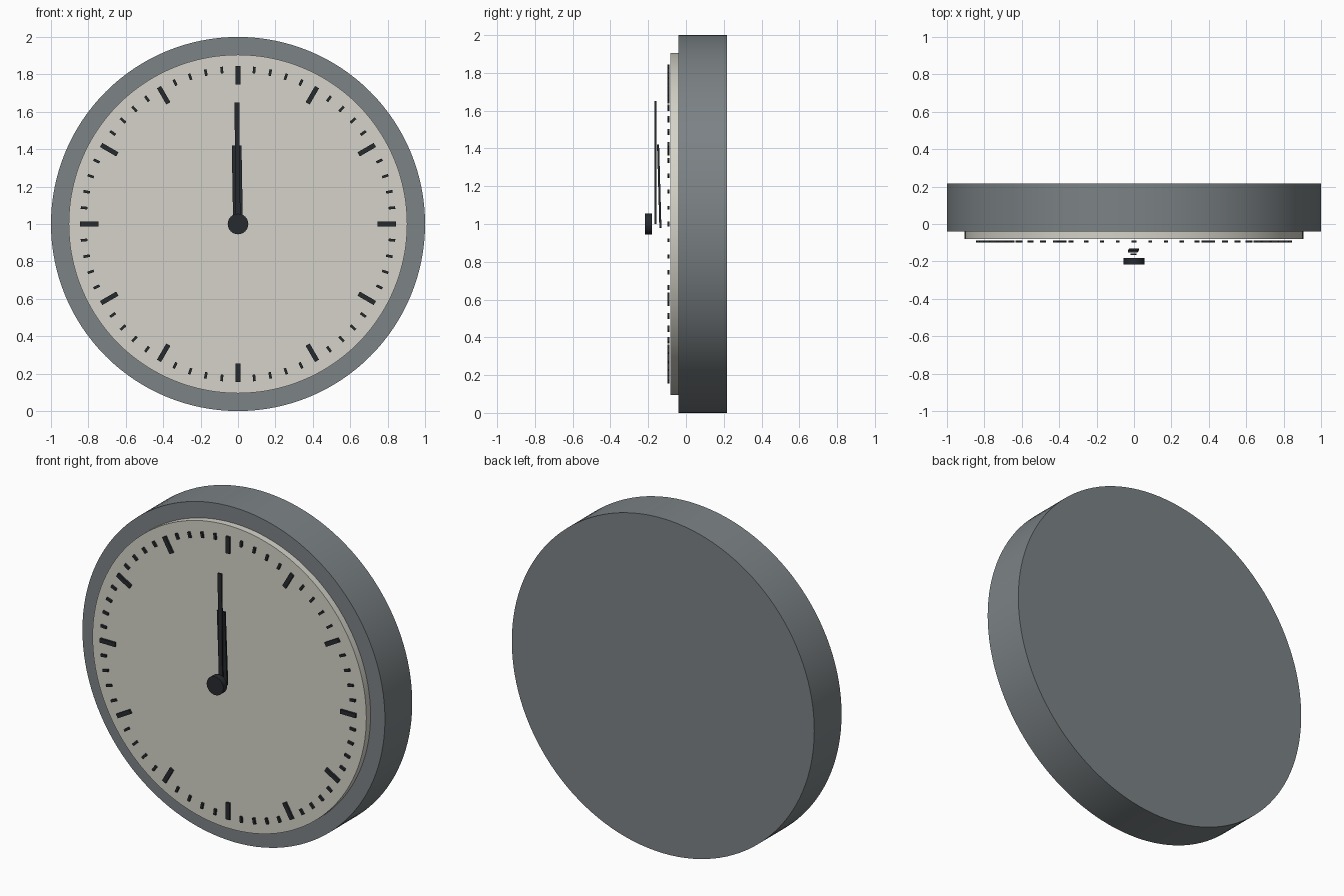
import bpy, bmesh, math
from mathutils import Matrix, Vector

if "Cube" in bpy.data.objects:
    bpy.data.objects.remove(bpy.data.objects["Cube"])


def material(name, rgb):
    m = bpy.data.materials.new(name)
    m.diffuse_color = (*rgb, 1)
    m.use_nodes = True
    m.node_tree.nodes["Principled BSDF"].inputs["Base Color"].default_value = m.diffuse_color
    return m


CASE = material("case_grey", (0.20, 0.225, 0.235))
CREAM = material("dial_cream", (0.66, 0.65, 0.58))
DARK = material("dark_metal", (0.02, 0.024, 0.028))


def finish(bm, name, mat, smooth=False):
    me = bpy.data.meshes.new(name)
    bm.to_mesh(me)
    bm.free()
    me.materials.append(mat)
    ob = bpy.data.objects.new(name, me)
    bpy.context.collection.objects.link(ob)
    if smooth:
        bpy.ops.object.select_all(action='DESELECT')
        bpy.context.view_layer.objects.active = ob
        ob.select_set(True)
        bpy.ops.object.shade_smooth_by_angle(angle=math.radians(30))
    return ob


def disc(name, radius, y0, y1, mat, sides=128):
    """Closed disc centred on the dial axis, spanning y0..y1."""
    bm = bmesh.new()
    mtx = Matrix.Translation((0, (y0 + y1) / 2, 1)) @ Matrix.Rotation(math.pi / 2, 4, 'X')
    bmesh.ops.create_cone(bm, cap_ends=True, segments=sides, radius1=radius,
                          radius2=radius, depth=y1 - y0, matrix=mtx)
    return finish(bm, name, mat, True)


def bar(bm, r0, r1, width, y0, y1, angle, lean=0):
    """Radial bar from r0 to r1; angle runs clockwise from the top."""
    mtx = (Matrix.Translation((0, (y0 + y1) / 2, 1))
           @ Matrix.Rotation(angle, 4, 'Y')
           @ Matrix.Translation((0, 0, (r0 + r1) / 2))
           @ Matrix.Rotation(lean, 4, 'X')
           @ Matrix.Diagonal((width, y1 - y0, r1 - r0, 1)))
    bmesh.ops.create_cube(bm, size=1, matrix=mtx)


# Case and raised dial
disc("clock_case", 1.0, -0.041, 0.217, CASE)
disc("dial", 0.905, -0.081, -0.041, CREAM)

# Hour and minute marks, floating just off the dial
hours, minutes = bmesh.new(), bmesh.new()
for i in range(60):
    a = math.radians(6 * i)
    if i % 5 == 0:
        bar(hours, 0.745, 0.845, 0.025, -0.099, -0.087, a)
    else:
        bar(minutes, 0.81, 0.845, 0.014, -0.099, -0.087, a)
finish(hours, "hour_marks", DARK)
finish(minutes, "minute_marks", DARK)

# Hands, just before twelve; the hour hand leans slightly forward
bm = bmesh.new()
bar(bm, -0.02, 0.42, 0.052, -0.147, -0.136, math.radians(-1.0), math.radians(1.6))
finish(bm, "hour_hand", DARK)
bm = bmesh.new()
bar(bm, 0.0, 0.65, 0.026, -0.166, -0.157, math.radians(-0.5))
finish(bm, "minute_hand", DARK)

# Centre cap
disc("centre_cap", 0.055, -0.217, -0.181, DARK, 48)
